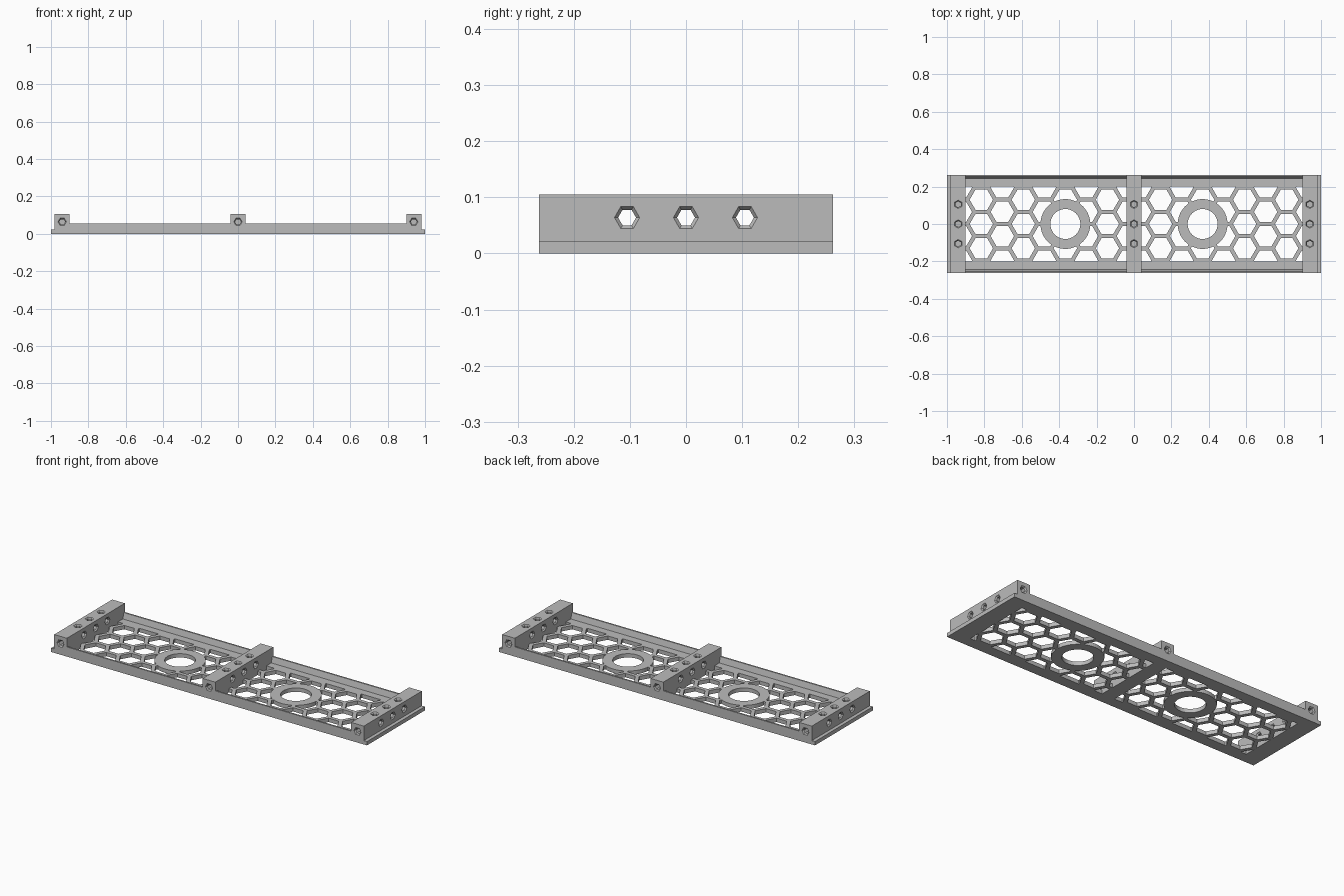
import bpy, bmesh, math
from mathutils import Matrix, Vector

cube = bpy.data.objects.get("Cube")
if cube:
    bpy.data.objects.remove(cube)

grey = bpy.data.materials.new("plain grey")
grey.use_nodes = True
GREY = (0.5, 0.5, 0.5, 1)
grey.diffuse_color = GREY
grey.node_tree.nodes["Principled BSDF"].inputs["Base Color"].default_value = GREY

HALF_Y, FLOOR, TOP = 0.262, 0.022, 0.105
RING_X, PITCH, HEX_R = 0.367, 0.1297, 0.0625


def finish(name, bm):
    bmesh.ops.recalc_face_normals(bm, faces=bm.faces)
    mesh = bpy.data.meshes.new(name)
    bm.to_mesh(mesh)
    bm.free()
    mesh.materials.append(grey)
    ob = bpy.data.objects.new(name, mesh)
    bpy.context.collection.objects.link(ob)
    return ob


def box(name, x0, x1, y0, y1, z0, z1):
    bm = bmesh.new()
    size = Matrix.Diagonal((x1 - x0, y1 - y0, z1 - z0, 1))
    place = Matrix.Translation(((x0 + x1) / 2, (y0 + y1) / 2, (z0 + z1) / 2))
    bmesh.ops.create_cube(bm, size=1, matrix=place @ size)
    return finish(name, bm)


def cylinder(name, x, radius, height):
    bm = bmesh.new()
    bmesh.ops.create_cone(bm, cap_ends=True, segments=64, radius1=radius, radius2=radius,
                          depth=height, matrix=Matrix.Translation((x, 0, 0)))
    return finish(name, bm)


def cut(target, cutter):
    cutter.hide_render = True
    mod = target.modifiers.new("cut", 'BOOLEAN')
    mod.operation, mod.solver, mod.object = 'DIFFERENCE', 'EXACT', cutter
    bpy.context.view_layer.objects.active = target
    bpy.ops.object.modifier_apply(modifier=mod.name)
    bpy.data.objects.remove(cutter)


def hex_hole(start, direction, spin_axis, profile):
    """Six-sided bore with a flared mouth; profile is (depth, radius) pairs."""
    d, u = Vector(direction), Vector(spin_axis)
    v = d.cross(u)
    bm = bmesh.new()
    rings = []
    for depth, r in profile:
        mid = Vector(start) + d * depth
        rings.append([bm.verts.new(mid + r * (math.cos(a) * u + math.sin(a) * v))
                      for a in (i * math.pi / 3 for i in range(6))])
    for a, b in zip(rings, rings[1:]):
        for i in range(6):
            bm.faces.new((a[i], a[i - 1], b[i - 1], b[i]))
    bm.faces.new(rings[0])
    bm.faces.new(rings[-1])
    return finish("bore_cutter", bm)


def honeycomb(x0, x1, centre):
    """Hexagon prisms trimmed to one panel."""
    bm = bmesh.new()
    for col in range(-5, 6):
        for row in range(-3, 4):
            cx = centre + col * PITCH * math.sqrt(3) / 2
            cy = (row + 0.5 * (col % 2)) * PITCH
            bm.faces.new([bm.verts.new((cx + HEX_R * math.cos(i * math.pi / 3),
                                        cy + HEX_R * math.sin(i * math.pi / 3), -0.1))
                          for i in range(6)])
    for co, no in (((x0, 0, 0), (-1, 0, 0)), ((x1, 0, 0), (1, 0, 0)),
                   ((0, 0.2, 0), (0, 1, 0)), ((0, -0.2, 0), (0, -1, 0))):
        bmesh.ops.bisect_plane(bm, geom=bm.verts[:] + bm.edges[:] + bm.faces[:],
                               plane_co=co, plane_no=no, clear_outer=True)
    ext = bmesh.ops.extrude_face_region(bm, geom=bm.faces[:], use_keep_orig=True)
    bmesh.ops.translate(bm, vec=(0, 0, 0.2),
                        verts=[g for g in ext["geom"] if isinstance(g, bmesh.types.BMVert)])
    return finish("honeycomb_cutter", bm)


# Base plate with honeycomb panels and a ringed round opening in each
plate = box("base_plate", -1, 1, -HALF_Y, HALF_Y, 0, FLOOR)
for side in (-1, 1):
    x0, x1 = sorted((side * 0.04, side * 0.9))
    cells = honeycomb(x0, x1, side * RING_X)
    cut(cells, cylinder("ring_cutter", side * RING_X, 0.133, 0.4))
    cut(plate, cells)
    cut(plate, cylinder("opening_cutter", side * RING_X, 0.08, 0.3))

# Long side rails with a sloped inner face
for side, name in ((-1, "front"), (1, "back")):
    for half, end in ((-1, "right"), (1, "left")):
        bm = bmesh.new()
        loops = [[bm.verts.new((half * x, side * y, z)) for y, z in
                  ((HALF_Y, FLOOR), (HALF_Y, 0.055), (0.253, 0.055), (0.244, FLOOR))]
                 for x in (0.04, 0.9)]
        for i in range(4):
            bm.faces.new((loops[0][i], loops[0][i - 1], loops[1][i - 1], loops[1][i]))
        for loop in loops:
            bm.faces.new(loop)
        finish(f"{name}_{end}_rail", bm)

# Raised cross beams bored from every side
MOUTH, BORE, FLARE = 0.0225, 0.016, 0.007
for name, x in (("right_beam", -0.94), ("centre_beam", 0), ("left_beam", 0.94)):
    beam = box(name, x - 0.04, x + 0.04, -HALF_Y, HALF_Y, FLOOR, TOP)
    lip = MOUTH + (MOUTH - BORE) / FLARE * 0.001
    blind = [(-0.001, lip), (FLARE, BORE), (0.06, BORE)]
    through = [(-0.001, lip), (FLARE, BORE), (0.08 - FLARE, BORE), (0.081, lip)]
    for y in (-0.105, 0, 0.105):
        cut(beam, hex_hole((x - 0.04, y, 0.064), (1, 0, 0), (0, 1, 0), through))
        cut(beam, hex_hole((x, y, TOP), (0, 0, -1), (0, 1, 0), blind))
    for s in (-1, 1):
        cut(beam, hex_hole((x, s * HALF_Y, 0.064), (0, -s, 0), (1, 0, 0), blind))
